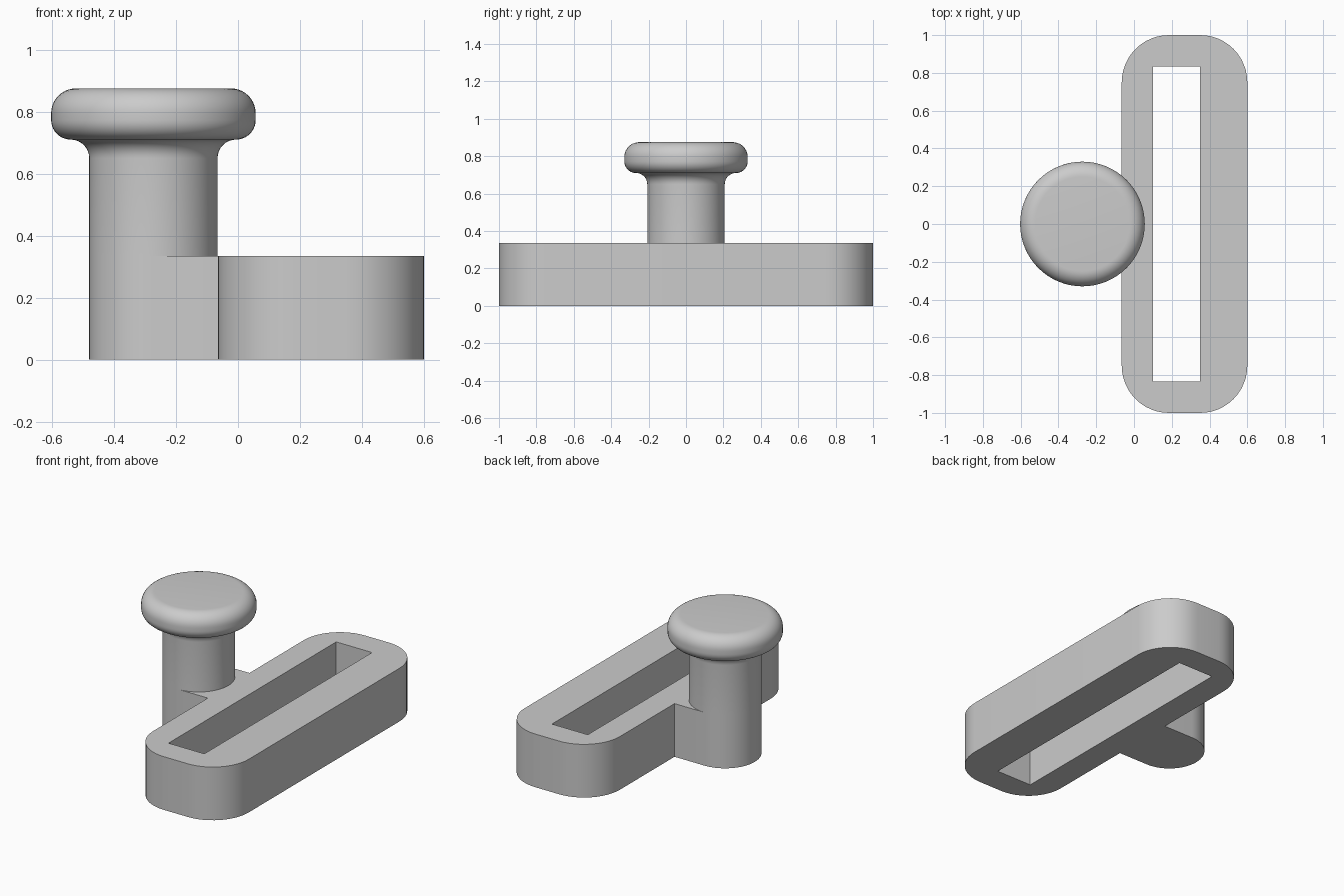
import bpy, bmesh
from math import sin, cos, radians, pi

cube = bpy.data.objects.get("Cube")
if cube:
    bpy.data.objects.remove(cube, do_unlink=True)

grey = bpy.data.materials.new("plain_grey")
grey.use_nodes = True
colour = (0.6, 0.6, 0.6, 1)
grey.diffuse_color = colour
grey.node_tree.nodes["Principled BSDF"].inputs["Base Color"].default_value = colour

BASE_H = 0.335
POST_X, POST_R = -0.273, 0.207


def arc(cx, cy, r, start, end, steps=12):
    """Points along a circular arc, angles in degrees."""
    angles = [radians(start + (end - start) * i / steps) for i in range(steps + 1)]
    return [(cx + r * cos(a), cy + r * sin(a)) for a in angles]


def finish(bm, name, angle=35):
    bmesh.ops.recalc_face_normals(bm, faces=bm.faces)
    mesh = bpy.data.meshes.new(name)
    bm.to_mesh(mesh)
    bm.free()
    mesh.materials.append(grey)
    obj = bpy.data.objects.new(name, mesh)
    bpy.context.collection.objects.link(obj)
    bpy.ops.object.select_all(action='DESELECT')
    bpy.context.view_layer.objects.active = obj
    obj.select_set(True)
    bpy.ops.object.shade_smooth_by_angle(angle=radians(angle))
    return obj


# Base: rounded bar with a side lug and a rectangular through slot
left, right, r = -0.065, 0.6, 0.25
outline = (arc(right - r, 1 - r, r, 0, 90)
           + arc(left + r, 1 - r, r, 90, 180)
           + [(left, POST_R)]
           + arc(POST_X, 0, POST_R, 90, 270, 32)
           + [(left, -POST_R)]
           + arc(left + r, r - 1, r, 180, 270)
           + arc(right - r, r - 1, r, 270, 360))
slot = [(0.1, -0.835), (0.35, -0.835), (0.35, 0.835), (0.1, 0.835)]

bm = bmesh.new()
edges = []
for loop in (outline, slot):
    verts = [bm.verts.new((x, y, 0)) for x, y in loop]
    edges += [bm.edges.new((a, b)) for a, b in zip(verts, verts[1:] + verts[:1])]
bmesh.ops.triangle_fill(bm, edges=edges, use_beauty=True)
top = bmesh.ops.extrude_face_region(bm, geom=bm.faces[:], use_keep_orig=True)["geom"]
bmesh.ops.translate(bm, vec=(0, 0, BASE_H),
                    verts=[g for g in top if isinstance(g, bmesh.types.BMVert)])
finish(bm, "slotted_base")

# Knob: post flaring through a fillet into a rounded cap, turned on its axis
profile = ([(POST_R, BASE_H)]
           + arc(0.267, 0.65, 0.06, 180, 90, 8)
           + arc(0.267, 0.773, 0.063, -90, 0, 10)
           + arc(0.25, 0.795, 0.08, 0, 90, 10)
           + [(0, 0.875)])
bm = bmesh.new()
verts = [bm.verts.new((x, 0, z)) for x, z in profile]
edges = [bm.edges.new(pair) for pair in zip(verts, verts[1:])]
bmesh.ops.spin(bm, geom=verts + edges, cent=(0, 0, 0), axis=(0, 0, 1),
               angle=2 * pi, steps=64, use_duplicate=False)
bmesh.ops.remove_doubles(bm, verts=bm.verts, dist=0.0005)
bmesh.ops.translate(bm, vec=(POST_X, 0, 0), verts=bm.verts)
finish(bm, "knob")
